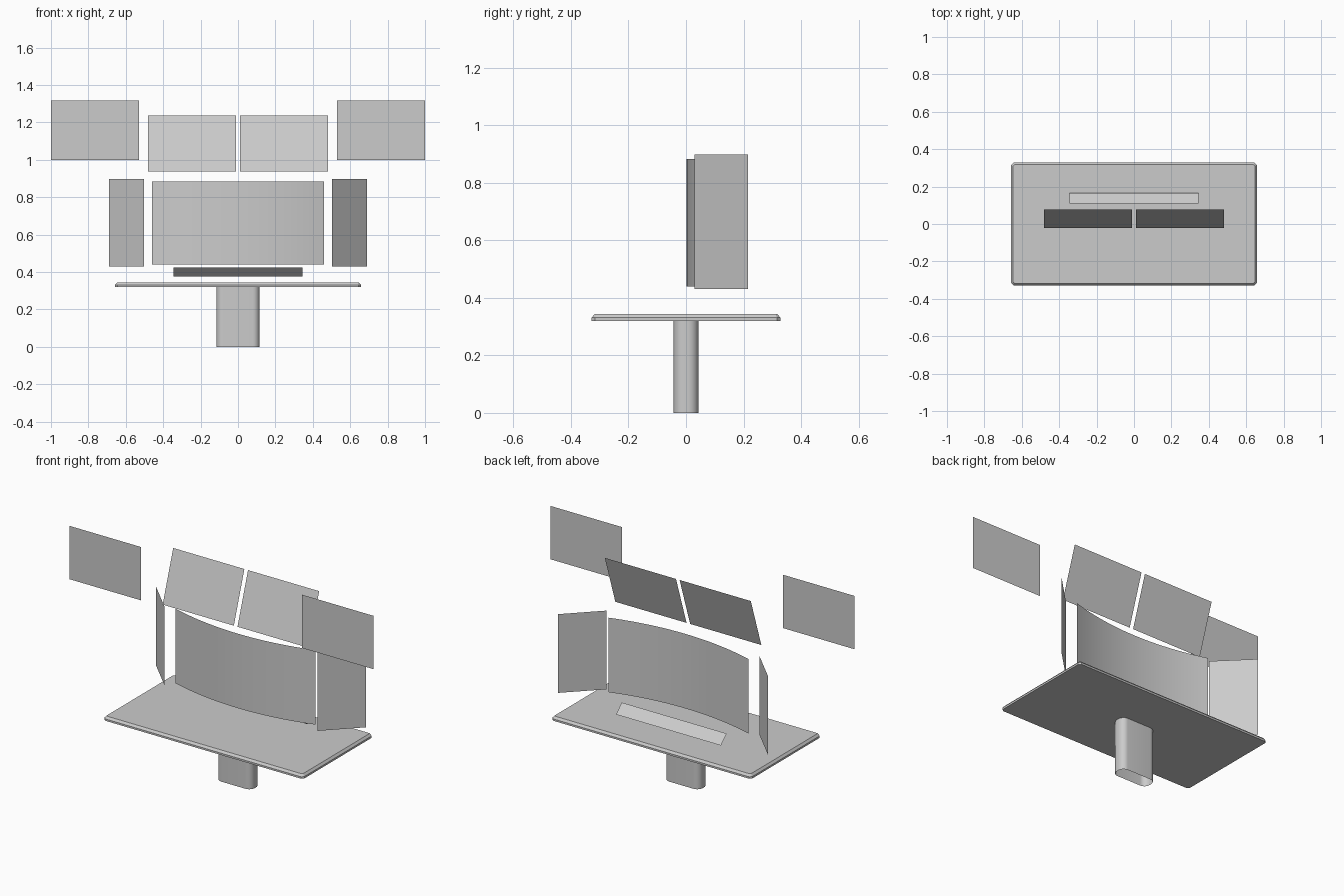
import bpy, bmesh
from math import sin, cos, asin, pi

if "Cube" in bpy.data.objects:
    bpy.data.objects.remove(bpy.data.objects["Cube"])


def make(name, verts, faces, smooth=False):
    mesh = bpy.data.meshes.new(name)
    mesh.from_pydata(verts, [], faces)
    obj = bpy.data.objects.new(name, mesh)
    bpy.context.collection.objects.link(obj)
    for p in mesh.polygons:
        p.use_smooth = smooth
    return obj


def sheet(name, path, smooth=False):
    """Strip of quads between pairs of (low, high) points."""
    verts = [v for pair in path for v in pair]
    faces = [(2*i, 2*i + 2, 2*i + 3, 2*i + 1) for i in range(len(path) - 1)]
    return make(name, verts, faces, smooth)


def loft(name, rings, caps, smooth=False):
    """Closed rings stacked upwards."""
    n = len(rings[0])
    verts = [v for r in rings for v in r]
    faces = [(k*n + i, k*n + (i+1) % n, (k+1)*n + (i+1) % n, (k+1)*n + i)
             for k in range(len(rings) - 1) for i in range(n)]
    if caps:
        faces += [tuple(reversed(range(n))),
                  tuple(range(len(verts) - n, len(verts)))]
    return make(name, verts, faces, smooth)


def rounded(hx, hy, r, seg, z):
    """Rectangle outline with rounded (seg > 1) or chamfered (seg = 1) corners."""
    pts = []
    for q, (sx, sy) in enumerate([(1, 1), (-1, 1), (-1, -1), (1, -1)]):
        for i in range(seg + 1):
            a = (q + i / seg) * pi / 2
            pts.append((sx*(hx - r) + r*cos(a), sy*(hy - r) + r*sin(a), z))
    return pts


# Desk top with chamfered edge
loft("desk_top", [rounded(0.657, 0.328, 0.012, 1, 0.32),
                  rounded(0.657, 0.328, 0.012, 1, 0.331),
                  rounded(0.646, 0.317, 0.006, 1, 0.344)], True)

# Hollow rounded pedestal, open at the floor
leg = loft("pedestal", [rounded(0.115, 0.043, 0.036, 8, 0.0),
                        rounded(0.115, 0.043, 0.036, 8, 0.32)], False, True)

# Curved main screen, concave towards the user at +y
half, sag = 0.46, 0.068
R = (half**2 + sag**2) / (2*sag)
A = asin(half / R)
arc = [A * (1 - i/12) for i in range(25)]
sheet("main_screen", [((R*sin(a), 0.002 + R*(1 - cos(a)), 0.44),
                       (R*sin(a), 0.002 + R*(1 - cos(a)), 0.883)) for a in arc], True)

# Angled keyboard panel
sheet("keyboard_panel", [((0.345, 0.165, 0.375), (0.345, 0.11, 0.425)),
                         ((-0.345, 0.165, 0.375), (-0.345, 0.11, 0.425))])

# Mirrored pairs of screens: (x, y, z) of low inner to high outer corners
for side, s in (("left", -1), ("right", 1)):
    def pair(name, xi, xo, ylo, yhi, yshift, z0, z1):
        ends = [((s*xo, ylo + yshift, z0), (s*xo, yhi + yshift, z1)),
                ((s*xi, ylo, z0), (s*xi, yhi, z1))]
        sheet(f"{name}_{side}", ends[::s])
    pair("wing_screen", 0.503, 0.69, 0.029, 0.029, 0.186, 0.43, 0.898)
    pair("upper_screen", 0.012, 0.48, -0.022, 0.077, 0.0, 0.937, 1.236)
    pair("outer_screen", 0.53, 1.0, -0.155, -0.155, 0.0, 1.0, 1.317)
